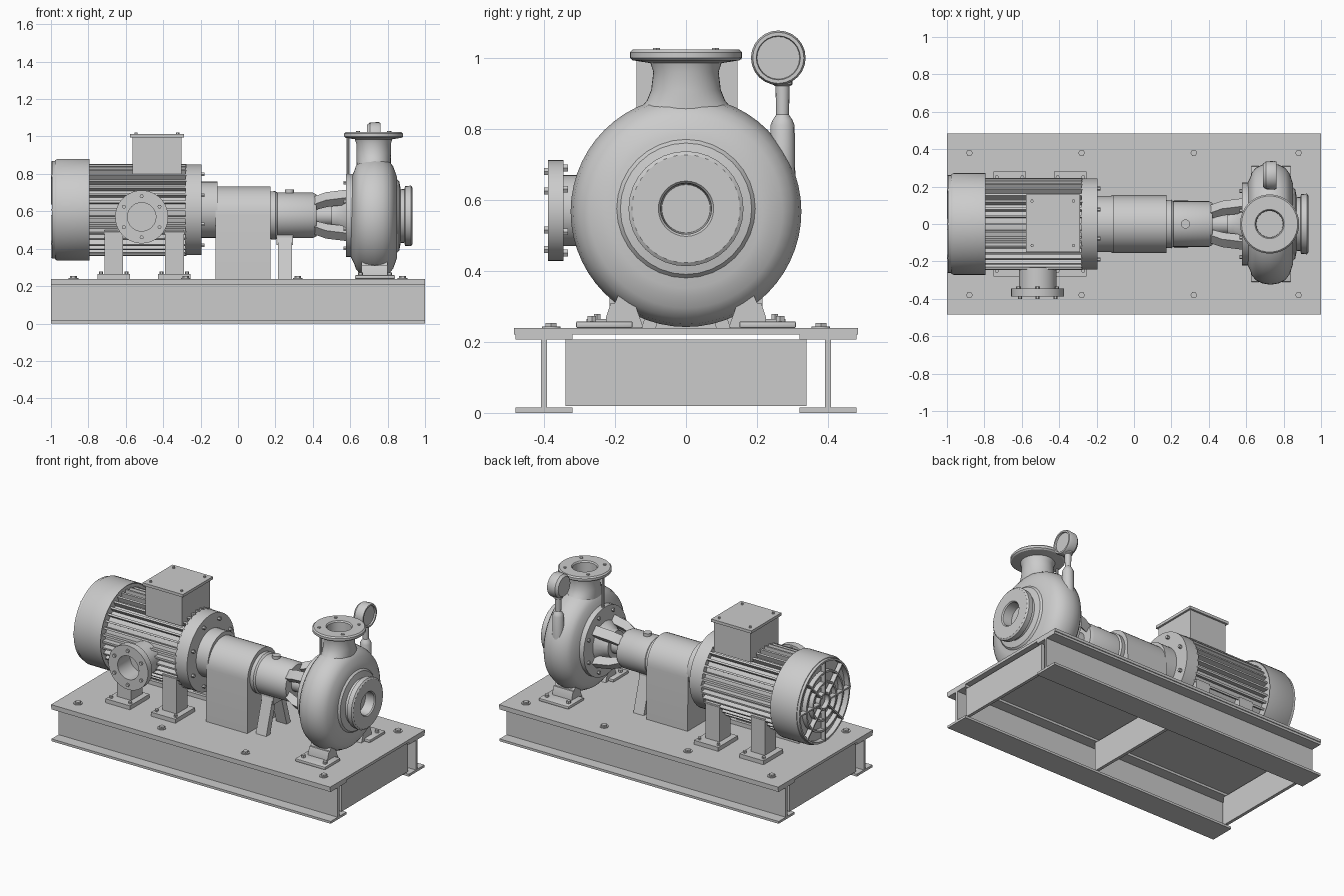
import bpy, bmesh, math
from mathutils import Matrix, Vector

if "Cube" in bpy.data.objects:
    bpy.data.objects.remove(bpy.data.objects["Cube"])

steel = bpy.data.materials.new("light_grey")
steel.diffuse_color = (0.6, 0.6, 0.6, 1)
steel.use_nodes = True
steel.node_tree.nodes["Principled BSDF"].inputs["Base Color"].default_value = steel.diffuse_color


def finish(bm, name):
    bmesh.ops.recalc_face_normals(bm, faces=bm.faces)
    mesh = bpy.data.meshes.new(name)
    bm.to_mesh(mesh)
    bm.free()
    mesh.materials.append(steel)
    ob = bpy.data.objects.new(name, mesh)
    bpy.context.collection.objects.link(ob)
    return ob


def box(name, x, y, z, bevel=0):
    bm = bmesh.new()
    size = [b - a for a, b in (x, y, z)]
    mid = [(a + b) / 2 for a, b in (x, y, z)]
    bmesh.ops.create_cube(bm, size=1, matrix=Matrix.Translation(mid) @ Matrix.Diagonal((*size, 1)))
    if bevel:
        bmesh.ops.bevel(bm, geom=bm.edges[:], offset=bevel, segments=2, affect='EDGES', profile=0.5)
    return finish(bm, name)


def lathe(name, profile, centre, axis='Z', seg=40):
    """Revolve (position, radius) or (position, radius_a, radius_b) points about an axis."""
    bm = bmesh.new()
    rings = []
    for t, *r in profile:
        ra, rb = r[0], r[-1]
        ring = []
        for i in range(1 if ra == 0 else seg):
            a = 2 * math.pi * i / seg
            u, v = ra * math.cos(a), rb * math.sin(a)
            p = {'X': (t, u, v), 'Y': (u, t, v), 'Z': (u, v, t)}[axis]
            ring.append(bm.verts.new(Vector(p) + Vector(centre)))
        rings.append(ring)
    for a, b in zip(rings, rings[1:]):
        for i in range(seg):
            j = (i + 1) % seg
            quad = [a[i % len(a)], a[j % len(a)], b[j % len(b)], b[i % len(b)]]
            quad = list(dict.fromkeys(quad))
            if len(quad) > 2:
                bm.faces.new(quad)
    return finish(bm, name)


def disc(name, a, b, r, centre, axis='Z', seg=40):
    return lathe(name, [(a, 0), (a, r), (b, r), (b, 0)], centre, axis, seg)


def bolt_circle(name, n, radius, a, b, centre, axis, size=0.011):
    for i in range(n):
        t = 2 * math.pi * (i + 0.5) / n
        u, v = radius * math.cos(t), radius * math.sin(t)
        off = {'X': (0, u, v), 'Y': (u, 0, v), 'Z': (u, v, 0)}[axis]
        disc(name, a, b, size, Vector(centre) + Vector(off), axis, 6)


def extrude(name, outline, axis, a, b):
    """Extrude an outline along X (points are y, z) or Y (points are x, z)."""
    bm = bmesh.new()
    ends = []
    for t in (a, b):
        ends.append([bm.verts.new((t, p, q) if axis == 'X' else (p, t, q)) for p, q in outline])
        bm.faces.new(ends[-1])
    n = len(outline)
    for i in range(n):
        j = (i + 1) % n
        bm.faces.new((ends[0][i], ends[0][j], ends[1][j], ends[1][i]))
    return finish(bm, name)


# Base frame: deck, two I-beams, three cross members, anchor bolts
box("deck_plate", (-1, 1), (-0.485, 0.485), (0.221, 0.239))
for s in (-1, 1):
    y = 0.4 * s
    box("beam_web", (-1, 1), (y - 0.008, y + 0.008), (0.01, 0.21))
    box("beam_bottom_flange", (-1, 1), (y - 0.08, y + 0.08), (0, 0.015))
    box("beam_top_flange", (-1, 1), (y - 0.08, y + 0.08), (0.206, 0.221))
    for x in (-0.88, -0.28, 0.32, 0.88):
        disc("anchor_washer", 0.239, 0.243, 0.026, (x, 0.38 * s, 0))
        disc("anchor_bolt", 0.239, 0.253, 0.018, (x, 0.38 * s, 0), 'Z', 6)
for x in (-0.97, 0, 0.97):
    box("cross_member", (x - 0.01, x + 0.01), (-0.34, 0.34), (0.02, 0.206))

# Motor: finned body, fan cowl with grille, drive flange
M = (0, 0, 0.608)
disc("motor_core", -0.82, -0.27, 0.212, M, 'X', 48)
for i in range(36):
    fin = box("cooling_fin", (-0.80, -0.275), (-0.006, 0.006), (0.2, 0.246))
    fin.data.transform(Matrix.Translation(M) @ Matrix.Rotation(2 * math.pi * i / 36, 4, 'X'))
lathe("fan_cowl", [(-0.8, 0), (-0.8, 0.266), (-0.794, 0.272), (-0.965, 0.272), (-0.978, 0.265),
                   (-0.978, 0.25), (-0.96, 0.25), (-0.96, 0)], M, 'X', 64)
for r in (0.05, 0.118, 0.185, 0.255):
    lathe("grille_ring", [(-0.995, r - 0.006), (-0.995, r + 0.006), (-0.965, r + 0.006),
                          (-0.965, r - 0.006), (-0.995, r - 0.006)], M, 'X', 48)
for i in range(8):
    spoke = box("grille_spoke", (-1.0, -0.97), (-0.005, 0.005), (0.045, 0.258))
    spoke.data.transform(Matrix.Translation(M) @ Matrix.Rotation(math.pi * i / 4, 4, 'X'))
disc("drive_flange", -0.282, -0.195, 0.243, M, 'X', 56)
bolt_circle("flange_bolt", 8, 0.205, -0.195, -0.178, M, 'X')
disc("coupling_adapter", -0.2, -0.11, 0.15, M, 'X')

# Motor feet
for x in (-0.665, -0.34):
    for s in (-1, 1):
        y0, y1 = sorted((0.1 * s, 0.215 * s))
        box("motor_leg", (x - 0.05, x + 0.05), (y0, y1), (0.26, 0.5))
        y0, y1 = sorted((0.08 * s, 0.28 * s))
        box("motor_foot", (x - 0.087, x + 0.087), (y0, y1), (0.239, 0.265))
        for dx in (-0.068, 0.068):
            disc("foot_bolt", 0.265, 0.278, 0.011, (x + dx, 0.25 * s, 0), 'Z', 6)

# Terminal box with bolted lid
box("terminal_box", (-0.565, -0.302), (-0.14, 0.145), (0.8, 1.0))
box("terminal_lid", (-0.578, -0.29), (-0.15, 0.157), (0.995, 1.013))
for x in (-0.545, -0.323):
    for y in (-0.115, 0.122):
        disc("lid_bolt", 1.013, 1.022, 0.009, (x, y, 0), 'Z', 6)

# Side port on the motor
P = (-0.515, 0, 0.57)
lathe("side_port", [(-0.15, 0), (-0.15, 0.1), (-0.345, 0.1), (-0.345, 0.142), (-0.388, 0.142),
                    (-0.388, 0.076), (-0.26, 0.076), (-0.26, 0)], P, 'Y')
bolt_circle("port_bolt", 6, 0.11, -0.4, -0.388, P, 'Y')
bolt_circle("port_nut", 6, 0.12, -0.345, -0.333, P, 'Y')

# Coupling guard: arched cover down to the deck
arch = [(0.152 * math.cos(math.pi * i / 20), 0.578 + 0.155 * math.sin(math.pi * i / 20)) for i in range(21)]
extrude("coupling_guard", arch + [(-0.155, 0.239), (0.155, 0.239)], 'X', -0.12, 0.175)

# Bearing housing, filler cap and splayed support legs
B = (0, 0, 0.578)
lathe("bearing_housing", [(0.15, 0), (0.15, 0.125), (0.20, 0.13), (0.21, 0.122), (0.4, 0.122),
                          (0.42, 0.112), (0.42, 0)], B, 'X')
disc("filler_cap", 0.68, 0.717, 0.025, (0.275, 0, 0), 'Z', 12)
box("support_pad", (0.205, 0.295), (-0.06, 0.06), (0.42, 0.475))
for s in (-1, 1):
    leg = [(0.02 * s, 0.46), (0.06 * s, 0.46), (0.125 * s, 0.239), (0.085 * s, 0.239)]
    extrude("support_leg", leg, 'X', 0.215, 0.29)

# Lantern: shaft and four arms to the back cover
disc("shaft", 0.41, 0.6, 0.055, B, 'X', 24)
lathe("gland", [(0.5, 0), (0.5, 0.085), (0.53, 0.09), (0.58, 0.13), (0.59, 0)], B, 'X', 24)
for i in range(4):
    a = math.pi / 4 + i * math.pi / 2
    arm = extrude("lantern_arm", [(0.41, 0.07), (0.41, 0.115), (0.47, 0.145), (0.585, 0.165),
                                  (0.585, 0.11), (0.48, 0.095)], 'Y', -0.03, 0.03)
    arm.data.transform(Matrix.Translation(B) @ Matrix.Rotation(a, 4, 'X'))
disc("back_cover", 0.578, 0.64, 0.222, B, 'X', 40)
bolt_circle("cover_bolt", 8, 0.19, 0.565, 0.578, B, 'X')

# Pump casing with suction flange
V = (0, 0, 0.567)
lathe("pump_casing", [(0.60, 0), (0.605, 0.215), (0.622, 0.25), (0.63, 0.275), (0.65, 0.299), (0.685, 0.317),
                      (0.73, 0.325), (0.775, 0.317), (0.81, 0.299), (0.83, 0.272), (0.842, 0.24),
                      (0.85, 0.215), (0.855, 0.0)], V, 'X', 56)
lathe("suction_flange", [(0.84, 0), (0.845, 0.2), (0.862, 0.185), (0.87, 0.145), (0.89, 0.143), (0.893, 0.16),
                         (0.925, 0.162), (0.932, 0.152), (0.932, 0.078), (0.925, 0.072), (0.865, 0.068),
                         (0.865, 0)], (0, 0, 0.575), 'X', 32)

# Discharge neck flaring out of the casing, with flange and bore
D = (0.725, 0, 0)
lathe("discharge_neck", [(0.74, 0.09, 0.23), (0.80, 0.09, 0.2), (0.825, 0.092, 0.165), (0.85, 0.092, 0.135),
                         (0.88, 0.092, 0.11), (0.91, 0.092, 0.098), (0.96, 0.092, 0.092), (0.985, 0.1),
                         (0.993, 0.15), (1.0, 0.158), (1.015, 0.158), (1.023, 0.15), (1.023, 0.078),
                         (1.015, 0.072), (0.9, 0.07), (0.9, 0)], D, 'Z', 40)
bolt_circle("discharge_bolt", 4, 0.118, 1.023, 1.028, D, 'Z')
disc("drain_pipe", 0.74, 1.0, 0.009, (0.588, 0.01, 0), 'Z', 10)

# Pressure gauge on its stem
G = (0.725, 0.26, 1.0)
lathe("gauge_stem", [(0.66, 0), (0.66, 0.036), (0.81, 0.034), (0.825, 0.028), (0.84, 0.018), (0.92, 0.02),
                     (0.925, 0.028), (0.94, 0.028), (0.96, 0)], (0.725, 0.272, 0), 'Z', 16)
lathe("gauge_dial", [(-0.035, 0), (-0.035, 0.062), (-0.02, 0.074), (0.025, 0.077), (0.038, 0.072),
                     (0.038, 0.062), (0.028, 0.06), (0.028, 0)], G, 'X', 24)

# Pump feet
for s in (-1, 1):
    web = [(0.17 * s, 0.38), (0.2 * s, 0.31), (0.212 * s, 0.31), (0.225 * s, 0.27), (0.225 * s, 0.24), (0.12 * s, 0.24)]
    extrude("pump_leg", web, 'X', 0.66, 0.8)
    y0, y1 = sorted((0.15 * s, 0.31 * s))
    box("pump_foot", (0.625, 0.84), (y0, y1), (0.239, 0.258), 0.005)
    for x in (0.655, 0.81):
        disc("pump_foot_bolt", 0.258, 0.273, 0.014, (x, 0.265 * s, 0), 'Z', 6)

# Smooth the round parts, keep hard edges
bpy.ops.object.select_all(action='SELECT')
bpy.context.view_layer.objects.active = bpy.context.selected_objects[0]
bpy.ops.object.shade_smooth_by_angle(angle=math.radians(32))
